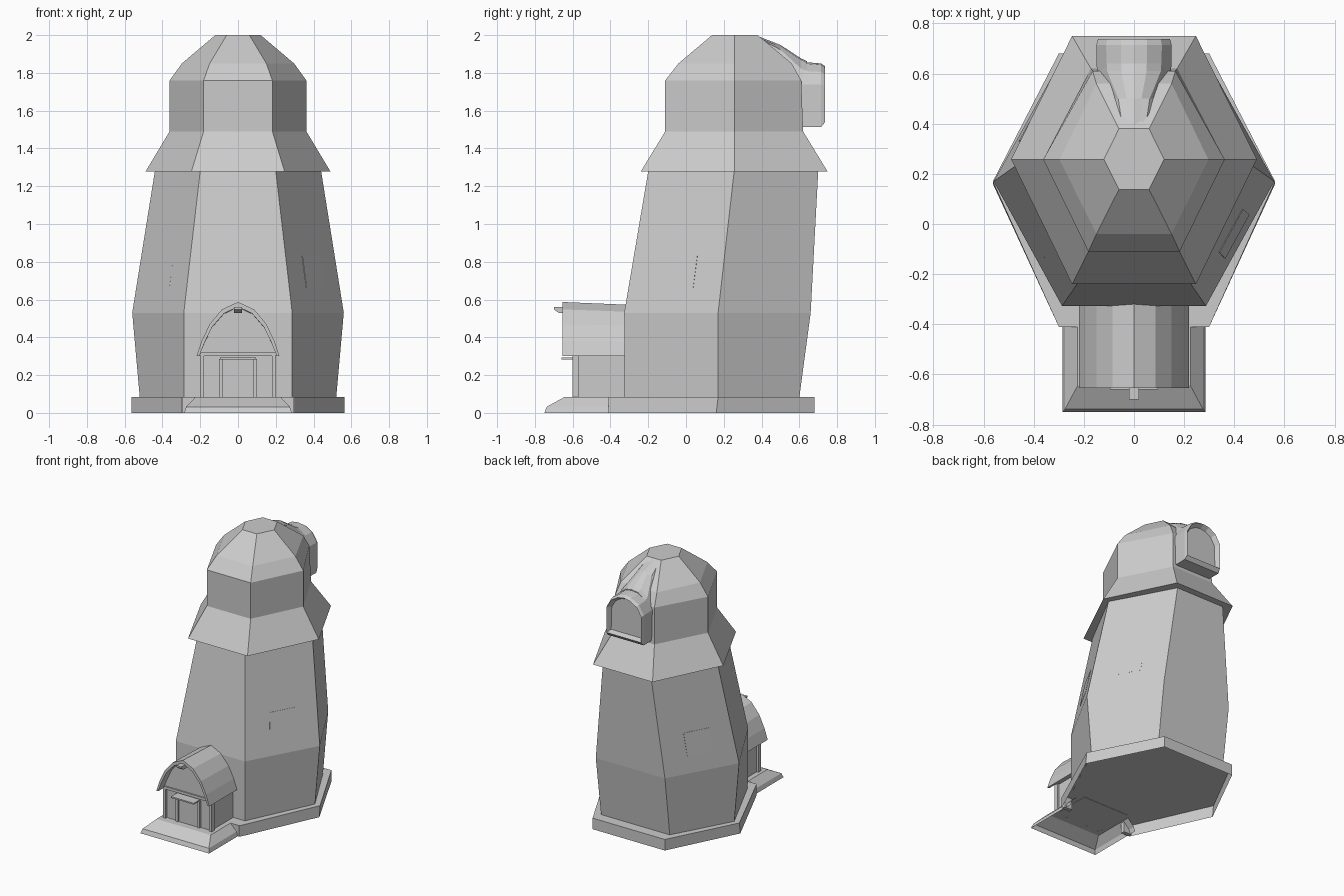
import bpy, bmesh
from mathutils import Vector

if "Cube" in bpy.data.objects:
    bpy.data.objects.remove(bpy.data.objects["Cube"])


def loft(name, sections, inset=None, open_start=False, skip=None):
    """Skin a list of equal-length point loops and cap the ends."""
    bm = bmesh.new()
    rings = [[bm.verts.new(p) for p in s] for s in sections]
    n = len(rings[0])
    for a, b in zip(rings, rings[1:]):
        for i in range(n):
            j = (i + 1) % n
            if i != skip:
                bm.faces.new((a[i], a[j], b[j], b[i]))
    start = bm.faces.new(rings[0][::-1])
    end = bm.faces.new(rings[-1])
    bmesh.ops.recalc_face_normals(bm, faces=bm.faces)
    if open_start:
        bmesh.ops.delete(bm, geom=[start], context='FACES_ONLY')
    if inset:
        bmesh.ops.inset_individual(bm, faces=[end], thickness=inset[0])
        bmesh.ops.translate(bm, verts=list(end.verts), vec=(0, inset[1], 0))
    me = bpy.data.meshes.new(name)
    bm.to_mesh(me)
    bm.free()
    ob = bpy.data.objects.new(name, me)
    bpy.context.collection.objects.link(ob)
    return ob


def hexring(z, side, corner, front, mid, back, rear=None):
    r = rear or corner
    return [Vector(p) for p in ((side, mid, z), (r, back, z), (-r, back, z),
                                (-side, mid, z), (-corner, front, z), (corner, front, z))]


def box(name, x0, x1, y0, y1, z0, z1):
    return loft(name, [[(x0, y0, z), (x1, y0, z), (x1, y1, z), (x0, y1, z)] for z in (z0, z1)])


def extrude_y(name, profile, y0, y1, drop=0.0):
    """Extrude along y; the far end sinks in proportion to height above the eaves."""
    return loft(name, [[(x, y0, z) for x, z in profile],
                       [(x, y1, z - drop * (z - .3) / .29) for x, z in profile]])


def mirrored(half):
    """Half profile ending at x = 0 -> full open arch."""
    return half + [(-x, z) for x, z in half[-2::-1]]


# plinth: hollow underneath and open towards the porch
loft("plinth", [hexring(0, .563, .30, -.41, .16, .68), hexring(.083, .563, .30, -.41, .17, .68)],
     open_start=True, skip=4)
for s in (-1, 1):
    box("plinth_corner", s * .23, s * .295, -.41, -.38, 0, .083)

# tapering hexagonal tower
low = hexring(.082, .52, .285, -.325, .17, .60)
belly = hexring(.53, .56, .287, -.327, .17, .66)
top = hexring(1.28, .44, .20, -.20, .255, .70)
loft("tower_body", [low, belly, top])

# skirt, drum and faceted dome
loft("cap_dome", [hexring(1.277, .49, .247, -.24, .258, .75),
                  hexring(1.49, .362, .182, -.11, .257, .62, .172),
                  hexring(1.76, .362, .182, -.11, .257, .61, .165),
                  hexring(1.85, .297, .15, -.04, .257, .56),
                  hexring(2.0, .12, .06, .138, .258, .38)])

# flush wall panels on the four oblique faces
for k, (a, b) in enumerate(((0, 5), (3, 4), (0, 1), (3, 2))):
    def wall(u, t):
        return belly[a].lerp(belly[b], u).lerp(top[a].lerp(top[b], u), t)
    c = [wall(u, t) for u, t in ((.3, .17), (.66, .17), (.66, .4), (.3, .4))]
    n = (c[1] - c[0]).cross(c[3] - c[0]).normalized()
    if n.x * c[0].x < 0:
        n = -n
    loft("wall_panel_%d" % k, [[p - n * .01 for p in c], [p + n * .001 for p in c]])


# rear dormer: roof ridge blending into the dome, then a recessed frame
def dormer_ring(y, w, zb, zs, zt):
    arch = mirrored([(w, zb), (w, zs), (w * .74, zs + (zt - zs) * .6),
                     (w * .35, zt - .008), (0, zt)])
    return [(x, y, z) for x, z in arch]


loft("dormer_ridge", [dormer_ring(.37, .058, 1.60, 1.98, 1.999),
                      dormer_ring(.50, .085, 1.60, 1.885, 1.948),
                      dormer_ring(.61, .145, 1.60, 1.74, 1.876),
                      dormer_ring(.64, .145, 1.60, 1.735, 1.862)])
loft("dormer_frame", [dormer_ring(.59, .148, 1.513, 1.738, 1.86),
                      dormer_ring(.715, .15, 1.513, 1.738, 1.85),
                      dormer_ring(.737, .144, 1.54, 1.73, 1.835)], inset=(.02, -.035))

# porch step with sloped edges, hollow underneath
loft("porch_step", [[(x, y, z) for x, y in ((-w, f), (w, f), (w, -.33), (-w, -.33))]
                    for w, f, z in ((.285, -.75, 0), (.275, -.738, .032), (.225, -.645, .083))],
     open_start=True, skip=2)

# porch roof shell, end panel and walls
outer = mirrored([(.22, .30), (.193, .38), (.15, .47), (.085, .548), (0, .587)])
inner = mirrored([(.205, .30), (.178, .37), (.137, .455), (.075, .526), (0, .562)])
extrude_y("porch_roof", outer + inner[::-1], -.655, -.30, .015)
extrude_y("porch_end_panel", inner, -.59, -.30, .015)
box("porch_room", -.188, .188, -.585, -.30, .08, .31)
box("porch_beam", -.20, .20, -.60, -.57, .30, .32)

# door, posts, little awning and ridge bracket
box("door", -.075, .075, -.592, -.57, .083, .275)
for s in (-1, 1):
    for nm, x, h in (("corner_post", .191, .30), ("door_post", .09, .285)):
        box(nm, s * x - .011, s * x + .011, -.6, -.57, .08, h)
box("door_awning", -.095, .095, -.66, -.585, .282, .292)
loft("ridge_bracket", [[(-.02, y, z), (.02, y, z), (.02, y, .56), (-.02, y, .56)]
                       for y, z in ((-.70, .548), (-.675, .53), (-.58, .53))])
